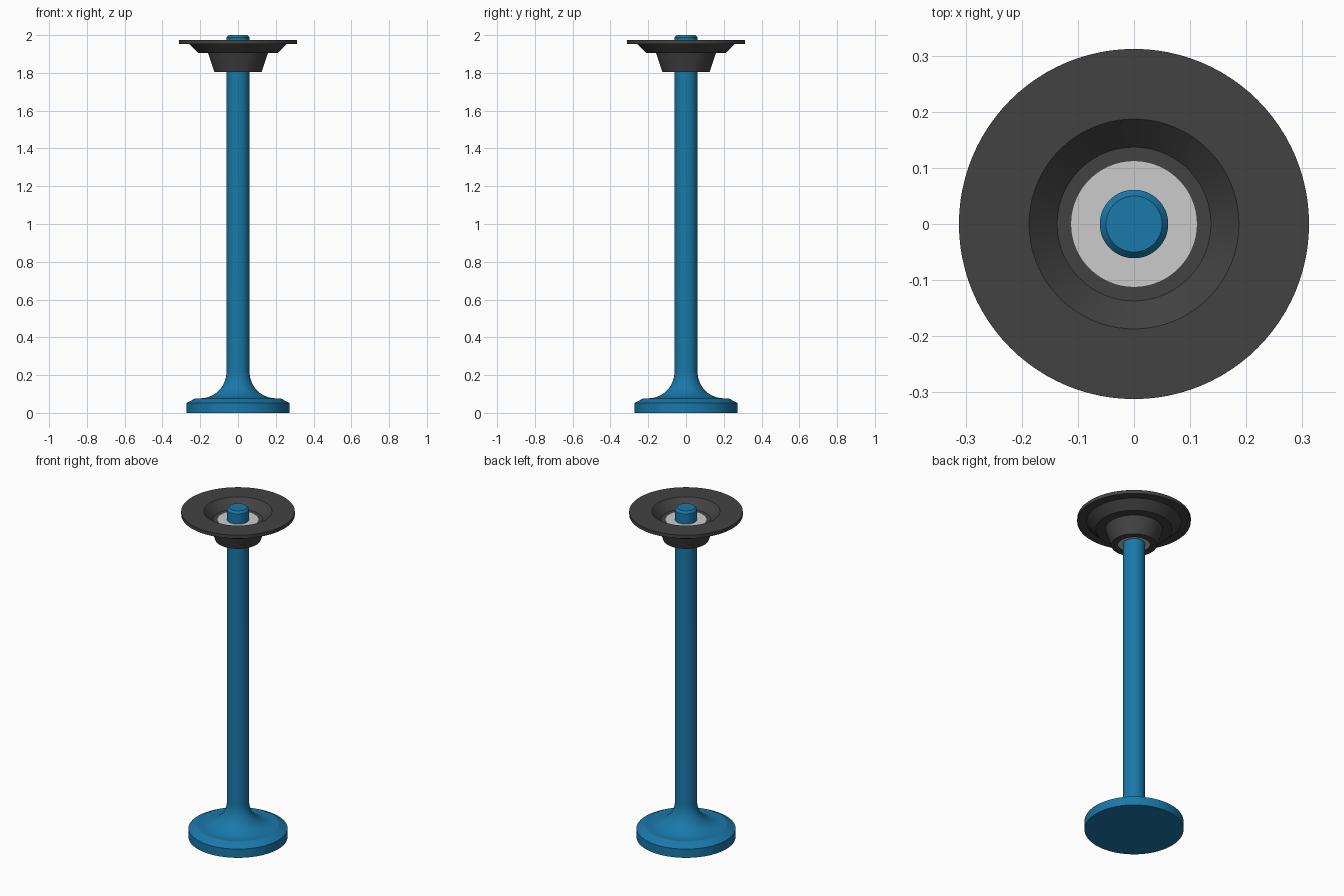
import bpy, bmesh, math

if "Cube" in bpy.data.objects:
    bpy.data.objects.remove(bpy.data.objects["Cube"])

SEGMENTS = 96


def material(name, rgb):
    m = bpy.data.materials.new(name)
    m.diffuse_color = (*rgb, 1)
    m.use_nodes = True
    m.node_tree.nodes["Principled BSDF"].inputs["Base Color"].default_value = m.diffuse_color
    return m


def lathe(name, profile, mat=None, closed=False):
    """Revolve (radius, z) points around z; closed profiles make rings."""
    bm = bmesh.new()
    verts = [bm.verts.new((r, 0, z)) for r, z in profile]
    pairs = list(zip(verts, verts[1:]))
    if closed:
        pairs.append((verts[-1], verts[0]))
    edges = [bm.edges.new(p) for p in pairs]
    bmesh.ops.spin(bm, geom=verts + edges, cent=(0, 0, 0), axis=(0, 0, 1),
                   angle=math.tau, steps=SEGMENTS, use_duplicate=False)
    bmesh.ops.remove_doubles(bm, verts=bm.verts, dist=1e-5)
    bmesh.ops.recalc_face_normals(bm, faces=bm.faces)
    mesh = bpy.data.meshes.new(name)
    bm.to_mesh(mesh)
    bm.free()
    obj = bpy.data.objects.new(name, mesh)
    bpy.context.collection.objects.link(obj)
    if mat:
        mesh.materials.append(mat)
    bpy.ops.object.select_all(action='DESELECT')
    obj.select_set(True)
    bpy.context.view_layer.objects.active = obj
    bpy.ops.object.shade_smooth_by_angle(angle=math.radians(25))
    return obj


blue = material("blue_metal", (0.01, 0.19, 0.40))
dark = material("dark_metal", (0.055, 0.055, 0.055))
R = 0.061

# Valve: seat disc, concave neck, long stem and chamfered tip
rad = 0.14
neck = [(R + rad - rad * math.sin(a), 0.077 + rad - rad * math.cos(a))
        for a in (math.pi / 2 * i / 14 for i in range(15))]
lathe("valve", [(0, 0), (0.272, 0), (0.272, 0.053), (0.225, 0.077)] + neck +
      [(R, 1.987), (0.05, 2.0), (0, 2.0)], blue)

# Spring retainer: dished washer with stepped underside and tapered bore
lathe("spring_retainer", [
    (0.112, 1.925), (0.137, 1.925), (0.187, 1.975), (0.312, 1.975),
    (0.312, 1.954), (0.26, 1.954), (0.21, 1.905), (0.158, 1.905),
    (0.125, 1.805), (0.088, 1.805)], dark, closed=True)

# Collet: tapered ring wedged between stem and retainer
lathe("collet", [(R, 1.925), (0.112, 1.925), (0.09, 1.812), (R, 1.812)],
      closed=True)
